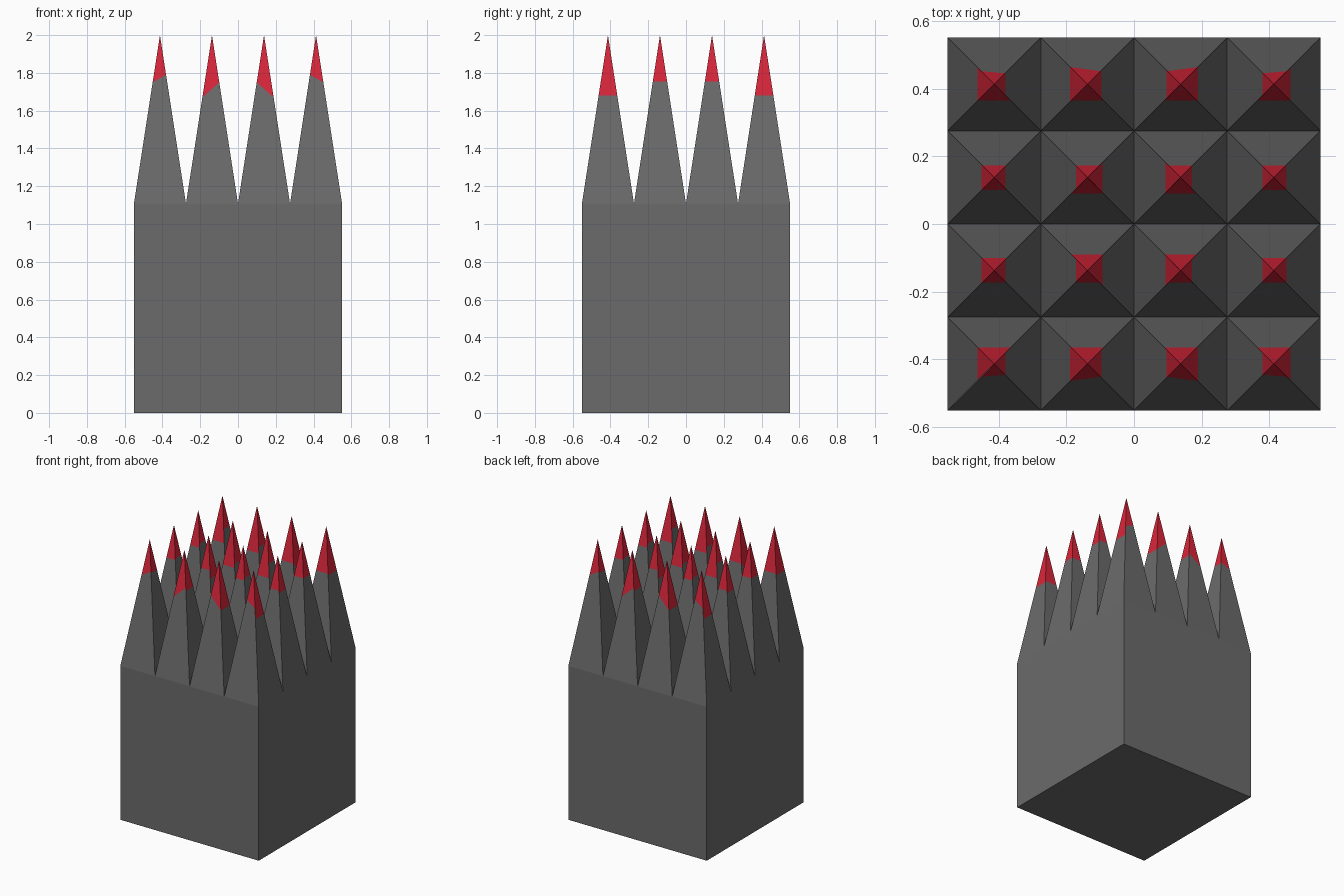
import bpy
import bmesh
from mathutils import Vector

if "Cube" in bpy.data.objects:
    bpy.data.objects.remove(bpy.data.objects["Cube"])

HALF, SHOULDER, TOP, N = 0.551, 1.107, 2.0, 4
CELL = 2 * HALF / N


def make_material(name, rgb):
    mat = bpy.data.materials.new(name)
    mat.diffuse_color = (*rgb, 1.0)
    mat.use_nodes = True
    mat.node_tree.nodes["Principled BSDF"].inputs["Base Color"].default_value = mat.diffuse_color
    return mat


GREY = make_material("dark grey", (0.147, 0.147, 0.147))
RED = make_material("tip red", (0.70, 0.019, 0.042))


def add_object(name, bm, mats):
    mesh = bpy.data.meshes.new(name)
    bm.to_mesh(mesh)
    bm.free()
    for m in mats:
        mesh.materials.append(m)
    obj = bpy.data.objects.new(name, mesh)
    bpy.context.collection.objects.link(obj)
    return obj


# Block body, open on top where the spikes cover it
bm = bmesh.new()
bmesh.ops.create_cube(bm, size=1.0)
for v in bm.verts:
    v.co = Vector((v.co.x * 2 * HALF, v.co.y * 2 * HALF, (v.co.z + 0.5) * SHOULDER))
bmesh.ops.delete(bm, geom=[f for f in bm.faces if f.normal.z > 0.5], context='FACES_ONLY')
add_object("block_body", bm, [GREY])


def paint_line(axis, outward, outer_col, outer_row):
    """Heights of the red edge: (at the side away from centre, at the side near centre)."""
    if axis == 'x':
        if outer_col:
            z = (1.68 if outer_row else 1.755) if outward else 1.78
        else:
            z = (1.67 if outer_row else 1.785) if outward else (1.73 if outer_row else 1.715)
        return z, z
    if outward:
        if outer_row:
            return (1.75, 1.79) if outer_col else (1.67, 1.75)
        return 1.77, 1.77
    z = 1.69 if (outer_row or not outer_col) else 1.755
    return z, z


# Four by four spikes, each side split into a grey lower part and a red tip
for col in range(N):
    for row in range(N):
        cx, cy = (col - 1.5) * CELL, (row - 1.5) * CELL
        outer_col, outer_row = col in (0, N - 1), row in (0, N - 1)
        apex = Vector((cx, cy, TOP))
        corners = [Vector((cx + sx * CELL / 2, cy + sy * CELL / 2, SHOULDER))
                   for sx, sy in ((-1, -1), (1, -1), (1, 1), (-1, 1))]
        bm = bmesh.new()
        for i in range(4):
            a, b = corners[i], corners[(i + 1) % 4]
            direction = (a + b) / 2 - Vector((cx, cy, SHOULDER))
            axis = 'x' if abs(direction.x) > abs(direction.y) else 'y'
            outward = direction.dot(Vector((cx, cy, 0))) > 0
            far, near = paint_line(axis, outward, outer_col, outer_row)
            along = 1 if axis == 'x' else 0
            za, zb = (far, near) if abs(a[along]) > abs(b[along]) else (near, far)
            pa = a.lerp(apex, (za - SHOULDER) / (TOP - SHOULDER))
            pb = b.lerp(apex, (zb - SHOULDER) / (TOP - SHOULDER))
            va, vb, vpb, vpa, vt = (bm.verts.new(p) for p in (a, b, pb, pa, apex))
            bm.faces.new((va, vb, vpb, vpa)).material_index = 0
            bm.faces.new((vpa, vpb, vt)).material_index = 1
        bmesh.ops.remove_doubles(bm, verts=bm.verts[:], dist=1e-5)
        add_object(f"spike_{col + 1}_{row + 1}", bm, [GREY, RED])
